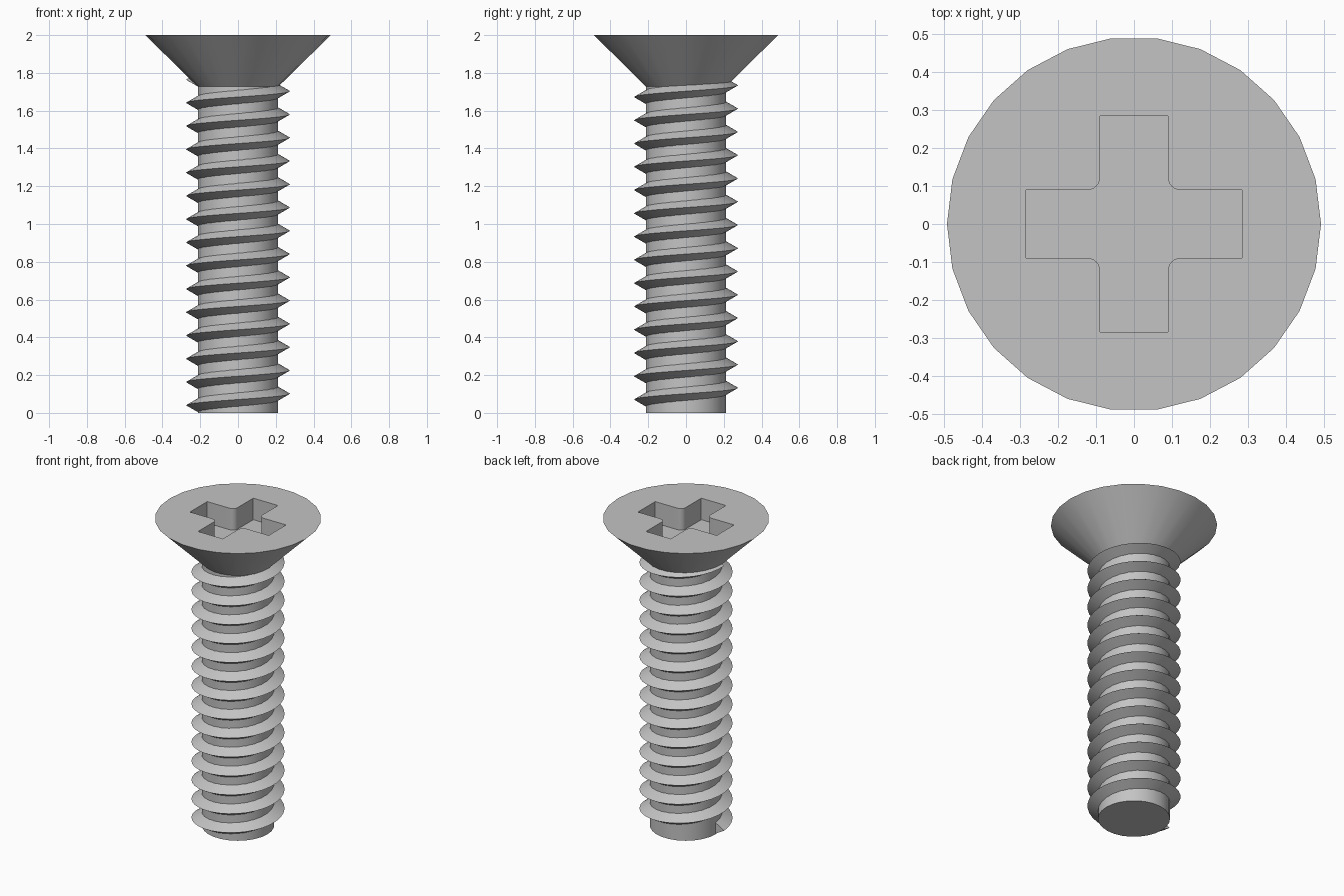
import bpy, bmesh
from math import cos, sin, pi, radians
from mathutils import Matrix, Vector

SIDES = 26
CORE_R, HEAD_R = 0.213, 0.491
NECK_Z, TOP_Z = 1.727, 2.0
CREST_R, ROOT_R, HALF = 0.275, 0.205, 0.04
PITCH, TURNS, START_Z = 0.1232, 14, 0.04
SLOT_LEN, SLOT_HALF, FILLET, DEPTH = 0.284, 0.089, 0.034, 0.14

cube = bpy.data.objects.get("Cube")
if cube:
    bpy.data.objects.remove(cube, do_unlink=True)

steel = bpy.data.materials.new("grey steel")
steel.use_nodes = True
colour = (0.55, 0.55, 0.55, 1)
steel.diffuse_color = colour
for node in steel.node_tree.nodes:
    if node.type == 'BSDF_PRINCIPLED':
        node.inputs["Base Color"].default_value = colour


def finish(bm, name):
    """Turn the bmesh into an object, smooth apart from its sharp edges."""
    bmesh.ops.recalc_face_normals(bm, faces=bm.faces)
    for f in bm.faces:
        f.smooth = True
    for e in bm.edges:
        e.smooth = e.is_manifold and e.calc_face_angle(pi) < radians(30)
    mesh = bpy.data.meshes.new(name)
    bm.to_mesh(mesh)
    bm.free()
    mesh.materials.append(steel)
    obj = bpy.data.objects.new(name, mesh)
    bpy.context.collection.objects.link(obj)
    return obj


def loop(bm, points, z):
    return [bm.verts.new((x, y, z)) for x, y in points]


def circle(r):
    return [(r * cos(2 * pi * i / SIDES), r * sin(2 * pi * i / SIDES)) for i in range(SIDES)]


def bridge(bm, a, b):
    n = len(a)
    for i in range(n):
        j = (i + 1) % n
        bm.faces.new((a[i], a[j], b[j], b[i]))


def cross_outline():
    """Cross with rounded inner corners, one arm turned four times."""
    c = SLOT_HALF + FILLET
    arm = [Vector((SLOT_LEN, -SLOT_HALF)), Vector((SLOT_LEN, SLOT_HALF))]
    for i in range(7):
        a = 1.5 * pi - i / 6 * pi / 2
        arm.append(Vector((c + FILLET * cos(a), c + FILLET * sin(a))))
    return [Matrix.Rotation(k * pi / 2, 2) @ p for k in range(4) for p in arm]


# Shank: plain cylinder running up into the head
bm = bmesh.new()
low = loop(bm, circle(CORE_R), 0)
high = loop(bm, circle(CORE_R), NECK_Z)
bridge(bm, low, high)
bm.faces.new(low)
bm.faces.new(high)
finish(bm, "shank")

# Head: countersunk cone with a cross recess in its flat top
bm = bmesh.new()
neck = loop(bm, circle(CORE_R), NECK_Z)
rim = loop(bm, circle(HEAD_R), TOP_Z)
slot_top = loop(bm, cross_outline(), TOP_Z)
slot_floor = loop(bm, cross_outline(), TOP_Z - DEPTH)
bridge(bm, neck, rim)
bridge(bm, slot_top, slot_floor)
bm.faces.new(neck)
bm.faces.new(slot_floor)
edges = [bm.edges.get((ring[i - 1], ring[i])) for ring in (rim, slot_top) for i in range(len(ring))]
bmesh.ops.triangle_fill(bm, edges=edges, use_beauty=True, normal=(0, 0, 1))
finish(bm, "countersunk_head")

# Thread: triangular section swept up a right-handed helix from the -x side
bm = bmesh.new()
STEPS = 32
rings = []
for i in range(TURNS * STEPS + 1):
    a = pi + 2 * pi * i / STEPS
    z = START_Z + PITCH * i / STEPS
    section = ((ROOT_R, -HALF), (CREST_R, 0), (ROOT_R, HALF))
    rings.append([bm.verts.new((r * cos(a), r * sin(a), z + dz)) for r, dz in section])
for a, b in zip(rings, rings[1:]):
    bridge(bm, a, b)
bm.faces.new(rings[0])
bm.faces.new(rings[-1])
finish(bm, "thread")
